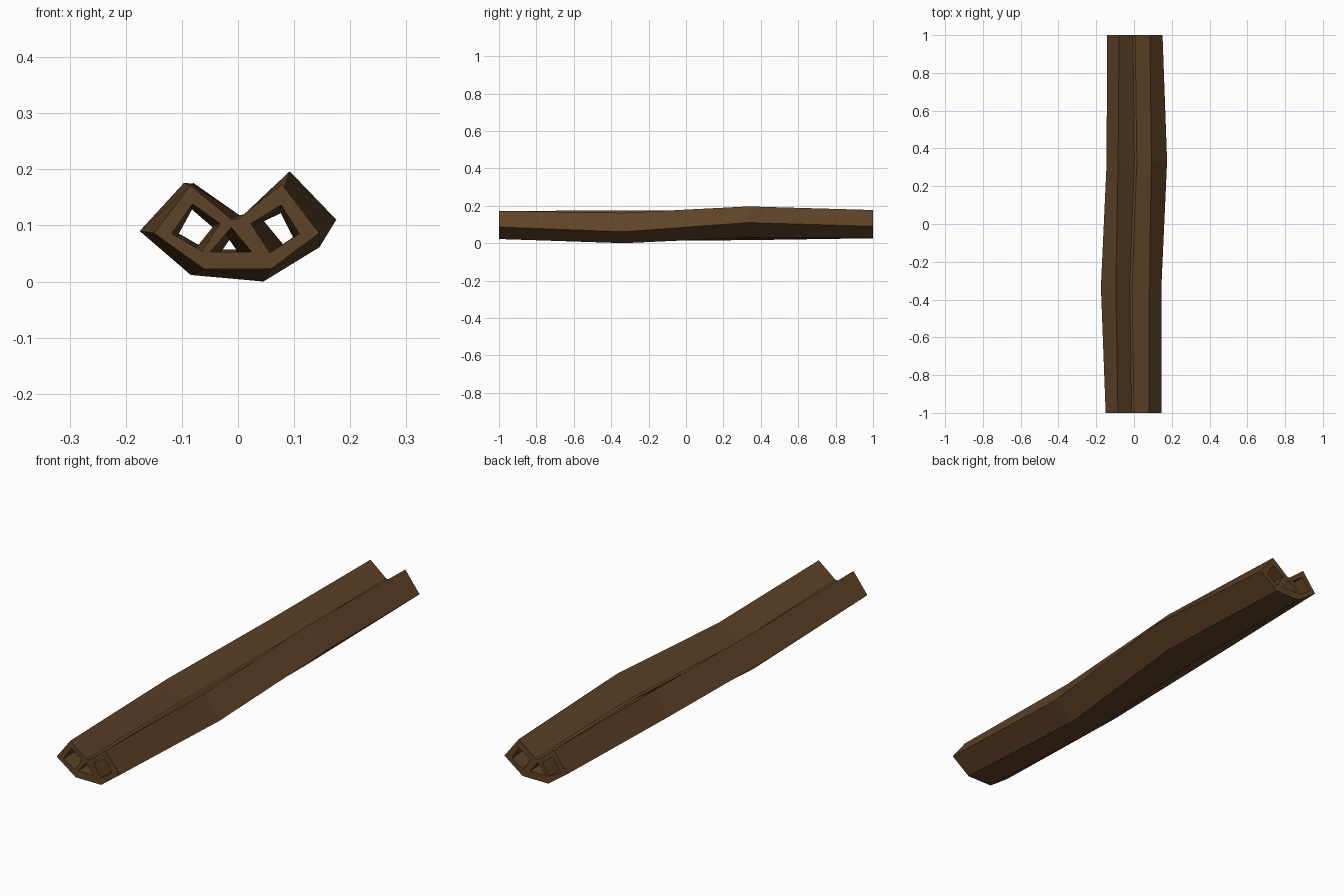
import bpy, bmesh, math
from mathutils import Vector
from mathutils.geometry import tessellate_polygon

if "Cube" in bpy.data.objects:
    bpy.data.objects.remove(bpy.data.objects["Cube"])

# cross-section (x, z): outer outline, then the three hollow channels
OUTER = [(-0.152, 0.088), (-0.0625, 0.024), (0.057, 0.024), (0.143, 0.088),
         (0.076, 0.175), (-0.002, 0.113), (-0.014, 0.113), (-0.087, 0.173)]
LEFT_HOLE = [(-0.083, 0.14), (-0.034, 0.105), (-0.066, 0.056), (-0.12, 0.087)]
RIGHT_HOLE = [(0.075, 0.138), (0.107, 0.087), (0.055, 0.053), (0.021, 0.105)]
MID_HOLE = [(-0.014, 0.098), (0.023, 0.054), (-0.052, 0.054)]
LOOPS = [OUTER, LEFT_HOLE, RIGHT_HOLE, MID_HOLE]

# stations along the length: y, shift x, shift z, twist, scale
STATIONS = [(-1, 0, 0, 0, 1), (-1 / 3, -0.012, -0.011, -0.09, 1.09),
            (1 / 3, 0.018, 0.007, 0.11, 1.09), (1, 0.006, 0.004, 0, 1)]
PIVOT_Z = 0.09


def place(p, station):
    y, dx, dz, a, s = station
    x, z = p[0], p[1] - PIVOT_Z
    c, n = math.cos(a), math.sin(a)
    return Vector((dx + s * (x * c - z * n), y, PIVOT_Z + dz + s * (x * n + z * c)))


wood = bpy.data.materials.new("dark brown wood")
wood.diffuse_color = (0.115, 0.056, 0.02, 1)
wood.use_nodes = True
wood.node_tree.nodes["Principled BSDF"].inputs["Base Color"].default_value = wood.diffuse_color

bm = bmesh.new()
rings = [[[bm.verts.new(place(p, st)) for p in loop] for loop in LOOPS] for st in STATIONS]

# outer skin and channel walls
for a, b in zip(rings, rings[1:]):
    for la, lb in zip(a, b):
        n = len(la)
        for i in range(n):
            j = (i + 1) % n
            bm.faces.new((la[i], la[j], lb[j], lb[i]))

# end caps with the channels left open
flat = [[Vector((x, z, 0)) for x, z in loop] for loop in LOOPS]
tris = tessellate_polygon(flat)
for ring in (rings[0], rings[-1]):
    verts = [v for loop in ring for v in loop]
    for t in tris:
        bm.faces.new([verts[i] for i in t])
bmesh.ops.recalc_face_normals(bm, faces=bm.faces)

# stand on the ground and centre on x
low = min(v.co.z for v in bm.verts)
xs = [v.co.x for v in bm.verts]
bmesh.ops.translate(bm, verts=bm.verts, vec=(-(min(xs) + max(xs)) / 2, 0, -low))

mesh = bpy.data.meshes.new("hollow_beam")
bm.to_mesh(mesh)
bm.free()
mesh.materials.append(wood)
beam = bpy.data.objects.new("hollow_beam", mesh)
bpy.context.collection.objects.link(beam)
